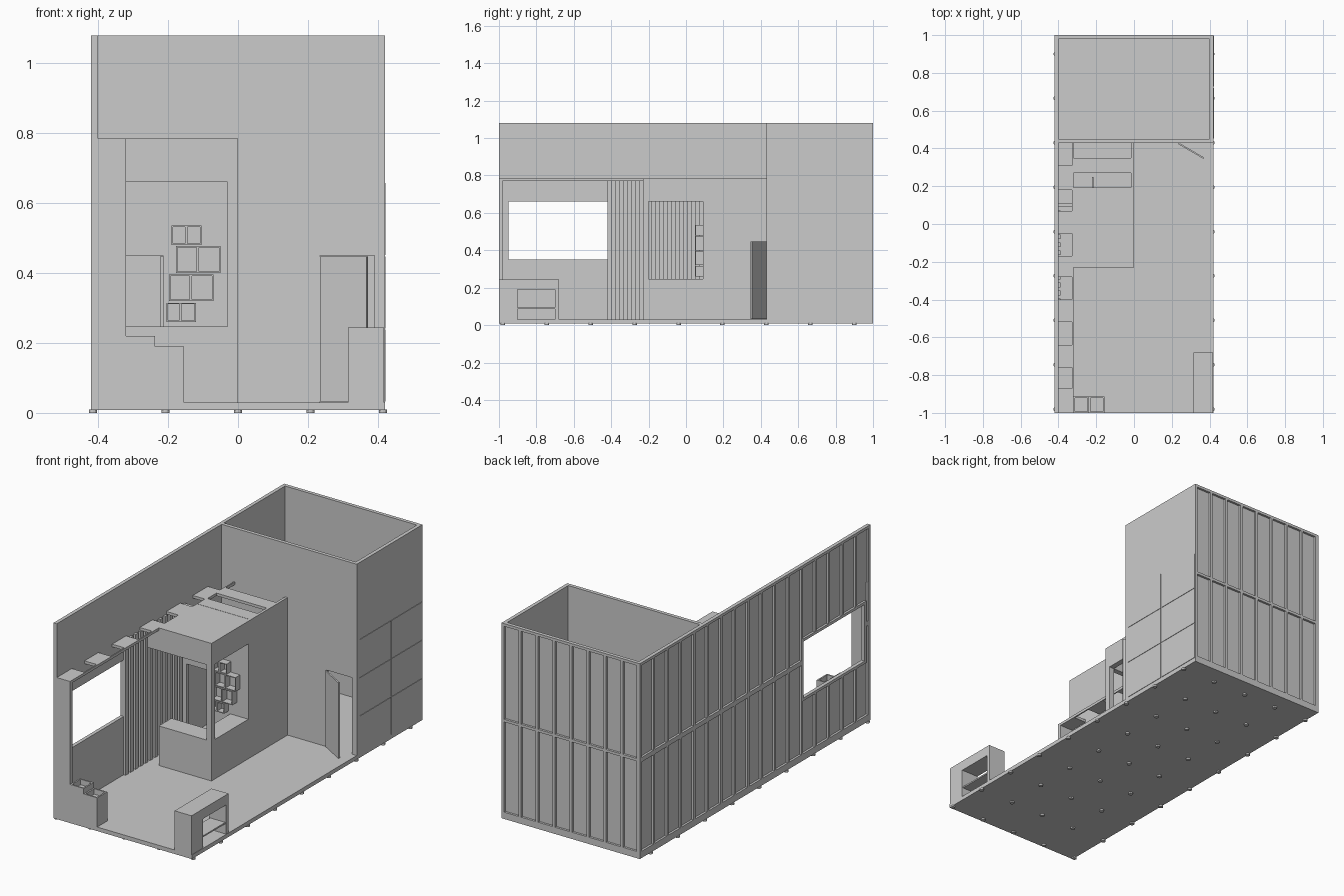
import bpy, bmesh
from mathutils import Matrix, Vector

if "Cube" in bpy.data.objects:
    bpy.data.objects.remove(bpy.data.objects["Cube"])


def add_box(bm, x0, x1, y0, y1, z0, z1):
    """Axis-aligned box between two corners."""
    size = Matrix.Diagonal((x1 - x0, y1 - y0, z1 - z0, 1))
    centre = Matrix.Translation(((x0 + x1) / 2, (y0 + y1) / 2, (z0 + z1) / 2))
    bmesh.ops.create_cube(bm, size=1, matrix=centre @ size)


def finish(name, bm):
    me = bpy.data.meshes.new(name)
    bm.to_mesh(me)
    bm.free()
    ob = bpy.data.objects.new(name, me)
    bpy.context.collection.objects.link(ob)
    return ob


def boxes(name, *items):
    bm = bmesh.new()
    for b in items:
        add_box(bm, *b)
    return finish(name, bm)


def open_box(x0, x1, y0, y1, z0, z1, t):
    """Four sides of a compartment open along y."""
    return [(x0, x1, y0, y1, z0, z0 + t), (x0, x1, y0, y1, z1 - t, z1),
            (x0, x0 + t, y0, y1, z0 + t, z1 - t), (x1 - t, x1, y0, y1, z0 + t, z1 - t)]


def planter(x0, x1, y0, y1, z0, z1, t=0.008, depth=0.03):
    """Trough with a sunken top."""
    return [(x0, x1, y0, y1, z0, z1 - depth),
            (x0, x1, y0, y0 + t, z1 - depth, z1), (x0, x1, y1 - t, y1, z1 - depth, z1),
            (x0, x0 + t, y0 + t, y1 - t, z1 - depth, z1),
            (x1 - t, x1, y0 + t, y1 - t, z1 - depth, z1)]


F, TOP, LOW = 0.03, 1.08, 0.785   # floor, wall top, canopy top

# Floor slab and levelling feet
boxes("floor", (-0.42, 0.42, -1, 1, 0.008, F))
bm = bmesh.new()
for i in range(5):
    for j in range(9):
        pos = Matrix.Translation((-0.415 + i * 0.2075, -0.98 + j * 0.235, 0.005))
        bmesh.ops.create_cone(bm, cap_ends=True, segments=12, radius1=0.012,
                              radius2=0.012, depth=0.01, matrix=pos)
finish("levelling_feet", bm)

# Left wall: skin with a window, studs and rails on the outside
WY0, WY1, WZ0, WZ1 = -0.95, -0.42, 0.35, 0.66
boxes("left_wall_skin",
      (-0.408, -0.40, -1, WY0, F, TOP), (-0.408, -0.40, WY1, 1, F, TOP),
      (-0.408, -0.40, WY0, WY1, F, WZ0), (-0.408, -0.40, WY0, WY1, WZ1, TOP))
studs = []
for k in range(18):
    y = -1 + k * (1.985 / 17)
    if WY0 < y + 0.007 < WY1:
        studs += [(-0.42, -0.408, y, y + 0.015, F, WZ0),
                  (-0.42, -0.408, y, y + 0.015, WZ1, TOP)]
    else:
        studs.append((-0.42, -0.408, y, y + 0.015, F, TOP))
studs += [(-0.42, -0.408, -1, 1, z, z + 0.015) for z in (F, TOP - 0.015)]
studs += [(-0.42, -0.408, WY1, 1, 0.535, 0.56), (-0.42, -0.408, -1, WY0, 0.535, 0.56),
          (-0.42, -0.408, WY0, WY1, WZ0 - 0.015, WZ0),
          (-0.42, -0.408, WY0, WY1, WZ1, WZ1 + 0.015)]
studs += [(-0.42, -0.408, y, y + 0.015, WZ0 - 0.015, WZ1 + 0.015)
          for y in (WY0 - 0.015, WY1)]
boxes("left_wall_studs", *studs)

# Back wall: skin plus studs and rails
boxes("back_wall_skin", (-0.408, 0.42, 0.98, 0.988, F, TOP))
step = (0.84 - 0.015) / 8
boxes("back_wall_studs",
      *[(-0.42 + k * step, -0.405 + k * step, 0.988, 1, F, TOP) for k in range(9)],
      *[(-0.42, 0.42, 0.988, 1, z, z + 0.015) for z in (F, 0.54, TOP - 0.015)])

# Store room: right wall and front wall with doorway
boxes("room_right_wall", (0.40, 0.42, 0.43, 0.988, F, TOP))
boxes("room_front_wall",
      (-0.40, 0.235, 0.43, 0.45, F, TOP), (0.235, 0.39, 0.43, 0.45, 0.45, TOP),
      (0.39, 0.40, 0.43, 0.45, F, TOP))
door = boxes("room_door", (0, 0.155, -0.008, 0, 0, 0.415))
door.location = (0.238, 0.43, 0.033)
door.rotation_euler.z = -0.53

# Blank cladding panels on the right wall
panels = []
for r in range(3):
    for y in (0.45, 0.725):
        z = F + r * 0.21
        panels.append((0.42, 0.4225, y + 0.002, y + 0.271, z + 0.002, z + 0.208))
boxes("right_cladding_panels", *panels)

# Recess along the left wall: end cap, canopy rail and planks
boxes("recess_end_cap", (-0.42, -0.32, -1, -0.98, F, LOW - 0.015))
planks = [(-1, -0.87), (-0.76, -0.64), (-0.52, -0.40), (-0.28, -0.17),
          (-0.05, 0.07), (0.18, 0.31)]
boxes("recess_canopy_planks",
      *[(-0.40, -0.327, a, b, LOW - 0.015, LOW) for a, b in planks])
boxes("recess_canopy_rail", (-0.327, -0.32, -1, 0.43, LOW - 0.015, LOW))

# Vertical slats on the inside of the left wall
boxes("wall_slats", *[(-0.40, -0.388, -0.42 + k * 0.0425, -0.395 + k * 0.0425, F, 0.77)
                      for k in range(12)])

# Kiosk: counter, post, fascias, roof
boxes("kiosk_counter_front", (-0.32, 0, -0.23, -0.20, F, 0.235))
boxes("kiosk_counter_side", (-0.03, 0, -0.20, 0.09, F, 0.235))
boxes("kiosk_counter_top", (-0.32, 0, -0.23, -0.12, 0.235, 0.247),
      (-0.11, 0, -0.12, 0.09, 0.235, 0.247))
boxes("kiosk_corner_post", (-0.03, 0, -0.23, -0.20, 0.247, 0.66))
boxes("kiosk_fascia", (-0.40, 0, -0.23, -0.20, 0.66, LOW - 0.015),
      (-0.03, 0, -0.20, 0.09, 0.66, LOW - 0.015))
boxes("kiosk_roof", (-0.32, 0, -0.23, 0.11, LOW - 0.015, LOW))
boxes("kiosk_roof_slats", *[(-0.32, -0.015, y, y + 0.08, LOW - 0.015, LOW)
                            for y in (0.112, 0.27)])

# Kiosk closet walls, with an inner doorway and open leaf
boxes("closet_side_wall", (-0.015, 0, 0.09, 0.43, F, LOW))
boxes("closet_front_wall", (-0.215, -0.015, 0.09, 0.11, F, LOW - 0.015),
      (-0.40, -0.215, 0.09, 0.11, 0.45, LOW - 0.015),
      (-0.40, -0.375, 0.09, 0.11, F, 0.45))
boxes("closet_door", (-0.223, -0.215, 0.11, 0.25, 0.033, 0.448))

# Cube shelves hung on the closet wall
cubes = []
for x0, xm, x1, z0, z1 in ((-0.205, -0.165, -0.12, 0.26, 0.315),
                           (-0.197, -0.135, -0.07, 0.32, 0.396),
                           (-0.177, -0.115, -0.05, 0.40, 0.477),
                           (-0.19, -0.148, -0.105, 0.48, 0.536)):
    cubes += open_box(x0, xm, 0.05, 0.09, z0, z1, 0.004)
    cubes += open_box(xm, x1, 0.05, 0.09, z0, z1, 0.004)
boxes("cube_shelves", *cubes)

# Stepped planters at the front left
boxes("tall_planter", *planter(-0.32, -0.237, -1, -0.912, F, 0.22))
boxes("low_planter", *planter(-0.237, -0.155, -1, -0.912, F, 0.19))

# Front right display counter with a through opening and shelf
X0, X1 = 0.315, 0.418
boxes("display_counter",
      (X0, X1, -1, -0.90, F, 0.245), (X0, X1, -0.70, -0.68, F, 0.245),
      (X0, X1, -0.90, -0.70, 0.19, 0.245))
boxes("display_shelf", (X0 + 0.005, X1 - 0.005, -0.90, -0.70, 0.085, 0.093))
